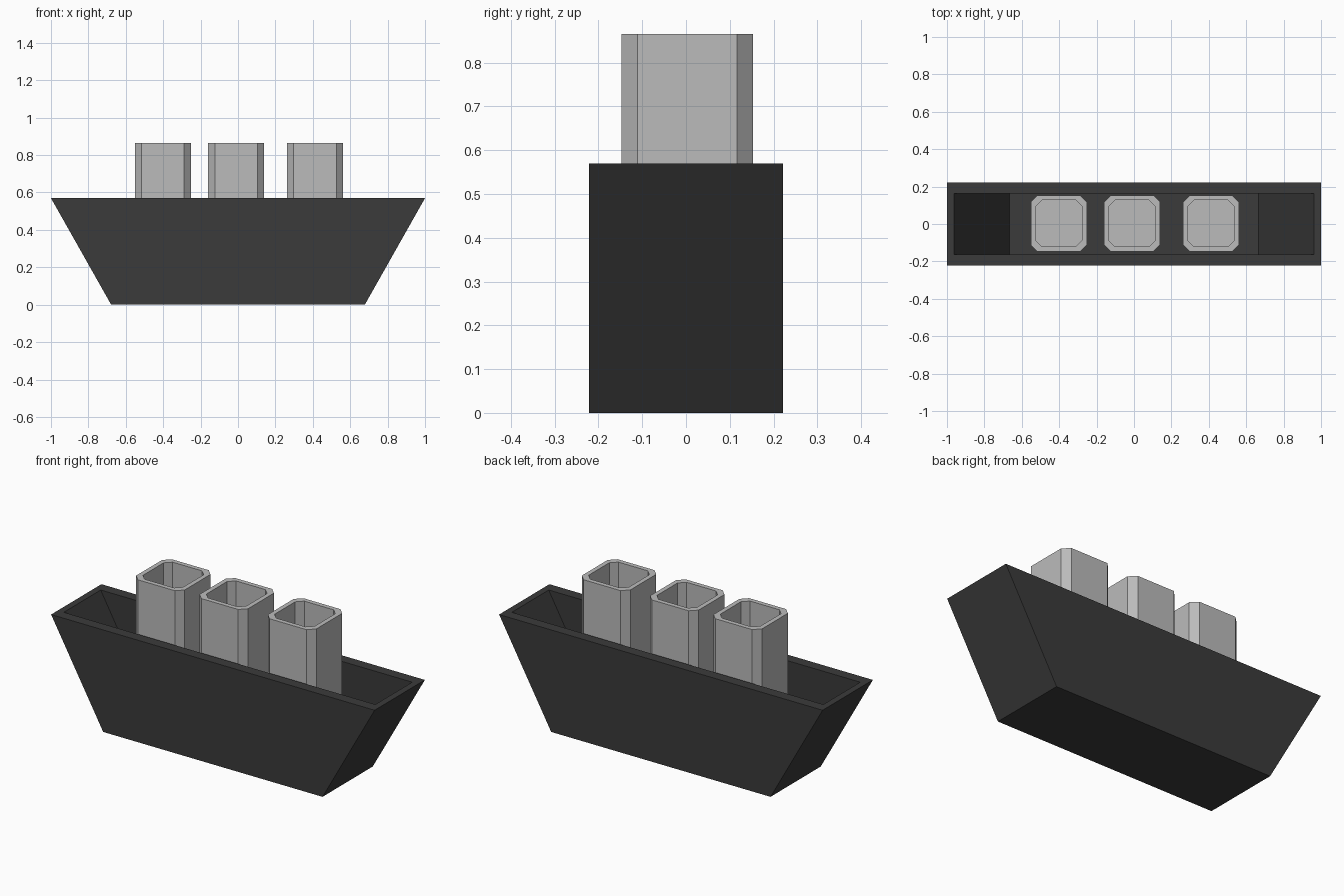
import bpy, bmesh

if "Cube" in bpy.data.objects:
    bpy.data.objects.remove(bpy.data.objects["Cube"])


def material(name, value):
    m = bpy.data.materials.new(name)
    m.diffuse_color = (value, value, value, 1)
    m.use_nodes = True
    m.node_tree.nodes["Principled BSDF"].inputs["Base Color"].default_value = m.diffuse_color
    return m


def ring(hx, hy, z, cut=0.0):
    """Rectangle outline, counter-clockwise, with optional cut corners."""
    if not cut:
        return [(-hx, -hy, z), (hx, -hy, z), (hx, hy, z), (-hx, hy, z)]
    return [(-hx + cut, -hy, z), (hx - cut, -hy, z), (hx, -hy + cut, z), (hx, hy - cut, z),
            (hx - cut, hy, z), (-hx + cut, hy, z), (-hx, hy - cut, z), (-hx, -hy + cut, z)]


def vessel(name, rings, mat, location=(0, 0, 0)):
    """Bridge the outlines in order and close the first and last one."""
    bm = bmesh.new()
    loops = [[bm.verts.new(p) for p in r] for r in rings]
    for a, b in zip(loops, loops[1:]):
        n = len(a)
        for i in range(n):
            j = (i + 1) % n
            bm.faces.new((a[i], a[j], b[j], b[i]))
    bm.faces.new(loops[0][::-1])
    bm.faces.new(loops[-1])
    bmesh.ops.recalc_face_normals(bm, faces=bm.faces)
    mesh = bpy.data.meshes.new(name)
    bm.to_mesh(mesh)
    bm.free()
    mesh.materials.append(mat)
    ob = bpy.data.objects.new(name, mesh)
    ob.location = location
    bpy.context.collection.objects.link(ob)
    return ob


dark = material("dark grey", 0.043)
light = material("light grey", 0.5)

# Hull: flared trough with sloping ends and a thin floor
FLOOR = 0.035
vessel("hull", [ring(0.678, 0.222, 0), ring(1.0, 0.222, 0.57),
                ring(0.963, 0.163, 0.57), ring(0.665, 0.163, FLOOR)], dark)

# Three hollow funnels with cut corners, standing on the hull floor
for label, x in (("left", -0.402), ("middle", -0.01), ("right", 0.412)):
    vessel(label + "_funnel",
           [ring(0.15, 0.15, FLOOR, 0.036), ring(0.15, 0.15, 0.865, 0.036),
            ring(0.124, 0.124, 0.865, 0.033), ring(0.124, 0.124, 0.08, 0.033)],
           light, (x, 0.003, 0))
